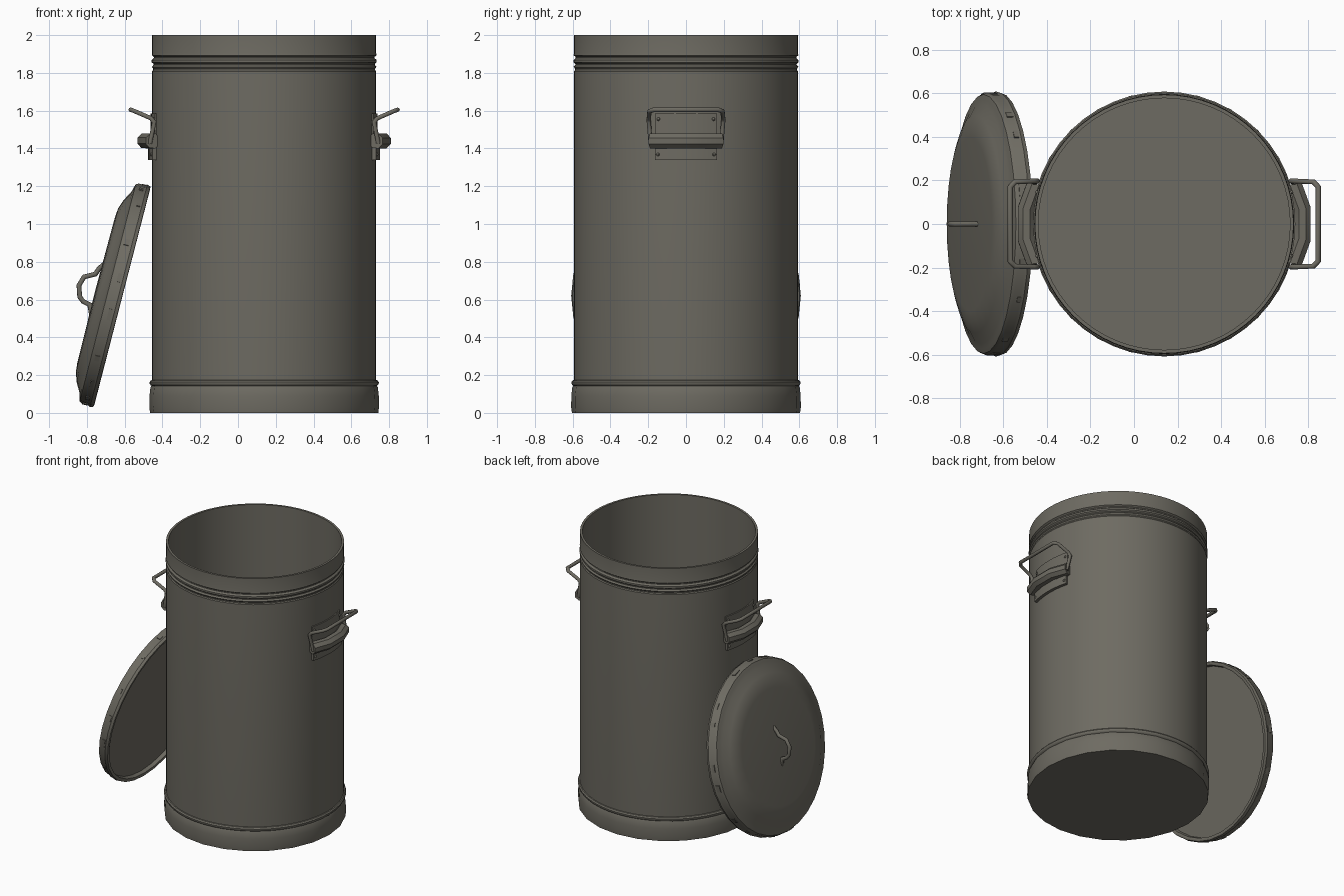
import bpy, bmesh, math, random
from mathutils import Matrix, Vector

if "Cube" in bpy.data.objects:
    bpy.data.objects.remove(bpy.data.objects["Cube"])

random.seed(4)
CX = 0.1385                      # bin axis
metal = bpy.data.materials.new("dull_grey_metal")
metal.diffuse_color = (0.155, 0.147, 0.122, 1)
metal.use_nodes = True
metal.node_tree.nodes["Principled BSDF"].inputs["Base Color"].default_value = metal.diffuse_color


def finish(bm, name, angle=35):
    bmesh.ops.remove_doubles(bm, verts=bm.verts, dist=1e-5)
    bmesh.ops.recalc_face_normals(bm, faces=bm.faces)
    me = bpy.data.meshes.new(name)
    bm.to_mesh(me)
    bm.free()
    ob = bpy.data.objects.new(name, me)
    bpy.context.collection.objects.link(ob)
    me.materials.append(metal)
    bpy.ops.object.select_all(action='DESELECT')
    bpy.context.view_layer.objects.active = ob
    ob.select_set(True)
    bpy.ops.object.shade_smooth_by_angle(angle=math.radians(angle))
    return ob


def revolve(name, profile, segs, matrix, angle=35):
    """Spin an (r, z) profile around the local z axis."""
    bm = bmesh.new()
    vs = [bm.verts.new((r, 0, z)) for r, z in profile]
    es = [bm.edges.new(p) for p in zip(vs, vs[1:])]
    bmesh.ops.spin(bm, geom=vs + es, axis=(0, 0, 1), cent=(0, 0, 0),
                   angle=2 * math.pi, steps=segs, use_merge=True)
    bm.transform(matrix)
    return finish(bm, name, angle)


def curved_plate(name, r0, r1, half, z0, z1, mid, matrix, steps=8):
    """Solid strip following a cylinder wall, centred on angle mid."""
    bm = bmesh.new()
    rings = []
    for i in range(steps + 1):
        a = mid - half + 2 * half * i / steps
        rings.append([bm.verts.new((r * math.cos(a), r * math.sin(a), z))
                      for r, z in ((r0, z0), (r1, z0), (r1, z1), (r0, z1))])
    for a, b in zip(rings, rings[1:]):
        for k in range(4):
            bm.faces.new((a[k], a[(k + 1) % 4], b[(k + 1) % 4], b[k]))
    bm.faces.new(rings[0])
    bm.faces.new(rings[-1])
    bm.transform(matrix)
    return finish(bm, name)


def tube(name, pts, radius, sides=8, angle=50):
    """Round bar swept along a polyline, with mitred joints."""
    bm = bmesh.new()
    pts = [Vector(p) for p in pts]
    n = len(pts)
    dirs = [(pts[i + 1] - pts[i]).normalized() for i in range(n - 1)]
    # start ring, carried along each segment onto the joint planes
    x = dirs[0].orthogonal().normalized()
    y = dirs[0].cross(x)
    ring = [pts[0] + radius * (math.cos(2 * math.pi * (k + .5) / sides) * x +
                               math.sin(2 * math.pi * (k + .5) / sides) * y) for k in range(sides)]
    rings = [[bm.verts.new(p) for p in ring]]
    for i in range(1, n):
        d = dirs[i - 1]
        plane = (d + dirs[i]).normalized() if i < n - 1 else d
        ring = [p + d * ((pts[i] - p).dot(plane) / d.dot(plane)) for p in ring]
        rings.append([bm.verts.new(p) for p in ring])
    for a, b in zip(rings, rings[1:]):
        for k in range(sides):
            bm.faces.new((a[k], a[(k + 1) % sides], b[(k + 1) % sides], b[k]))
    bm.faces.new(rings[0])
    bm.faces.new(rings[-1])
    return finish(bm, name, angle)


axis = Matrix.Translation((CX, 0, 0))

# Bin wall with beads under the rim, open at the top, with an inner wall and floor
revolve("bin_body", [
    (0.585, 0.03), (0.593, 0.14), (0.593, 1.808), (0.588, 1.815), (0.588, 1.823),
    (0.595, 1.832), (0.586, 1.842), (0.586, 1.848), (0.596, 1.856), (0.596, 1.868),
    (0.584, 1.878), (0.584, 1.885), (0.595, 1.893), (0.593, 1.905), (0.593, 2.0),
    (0.577, 2.0), (0.577, 0.05), (0, 0.05)], 64, axis)

# Coarser base band with a bead on top
revolve("base_band", [
    (0, 0), (0.604, 0), (0.608, 0.03), (0.607, 0.09), (0.602, 0.135), (0.598, 0.142)],
    24, axis)
revolve("base_bead", [
    (0.59, 0.14), (0.6, 0.145), (0.607, 0.155), (0.607, 0.163), (0.6, 0.172), (0.59, 0.175)],
    48, axis)

# Two side handles
for side, s, mid in (("right", 1, 0), ("left", -1, math.pi)):
    curved_plate(side + "_handle_plate", 0.585, 0.601, 0.275, 1.40, 1.585, mid, axis)
    curved_plate(side + "_handle_lower_flap", 0.585, 0.614, 0.27, 1.34, 1.41, mid, axis)
    tube(side + "_handle_roll",
         [(CX + s * dx, y, 1.44) for dx, y in
          ((0.590, -0.185), (0.632, -0.07), (0.632, 0.07), (0.590, 0.185))], 0.042, 8, 25)
    arm = [(0.605, 0.187, 1.425), (0.582, 0.197, 1.54), (0.600, 0.197, 1.56),
           (0.685, 0.193, 1.597), (0.706, 0.170, 1.605)]
    path = [(CX + s * dx, -y, z) for dx, y, z in arm]
    path += [(CX + s * dx, y, z) for dx, y, z in reversed(arm)]
    tube(side + "_handle_wire", path, 0.012)
    # Rivets on the plate
    for i, (a, z, r) in enumerate(((-.245, 1.555, .601), (.245, 1.555, .601),
                                   (-.245, 1.368, .614), (.245, 1.368, .614))):
        bm = bmesh.new()
        bmesh.ops.create_uvsphere(bm, u_segments=8, v_segments=6, radius=0.009)
        bm.transform(Matrix.Translation((CX + r * math.cos(mid + a), r * math.sin(mid + a), z)))
        finish(bm, f"{side}_rivet_{i + 1}")

# Lid leaning on the bin: local z is its outward normal
n = Vector((-0.968, 0, 0.25)).normalized()
u = Vector((0.25, 0, 0.968)).normalized()
lid_m = Matrix((u, (0, 1, 0), n)).transposed().to_4x4()
lid_m.translation = (-0.6125, 0, 0.615)
revolve("lid", [
    (0, 0.03), (0.575, 0.03), (0.58, 0.004), (0.59, 0), (0.602, 0.002), (0.608, 0.02),
    (0.602, 0.032), (0.602, 0.065), (0.594, 0.08), (0.575, 0.086), (0.55, 0.092),
    (0.50, 0.12), (0.45, 0.138), (0.40, 0.143), (0, 0.147)], 32, lid_m, 40)

# Small dented patches around the lid flange
for i in range(18):
    mid = 2 * math.pi * (i + random.uniform(-.3, .3)) / 18
    z = random.uniform(0.026, 0.04)
    curved_plate(f"lid_patch_{i + 1}", 0.595, 0.605, random.uniform(.02, .05), z,
                 z + random.uniform(.018, .032), mid, lid_m, 2)

# Bent bar handle on the lid
tube("lid_handle", [(-0.705, 0, 0.79), (-0.735, 0, 0.765), (-0.755, 0, 0.735), (-0.815, 0, 0.72),
                    (-0.842, 0, 0.675), (-0.838, 0, 0.615), (-0.82, 0, 0.59),
                    (-0.785, 0, 0.572), (-0.776, 0, 0.52)], 0.013)
